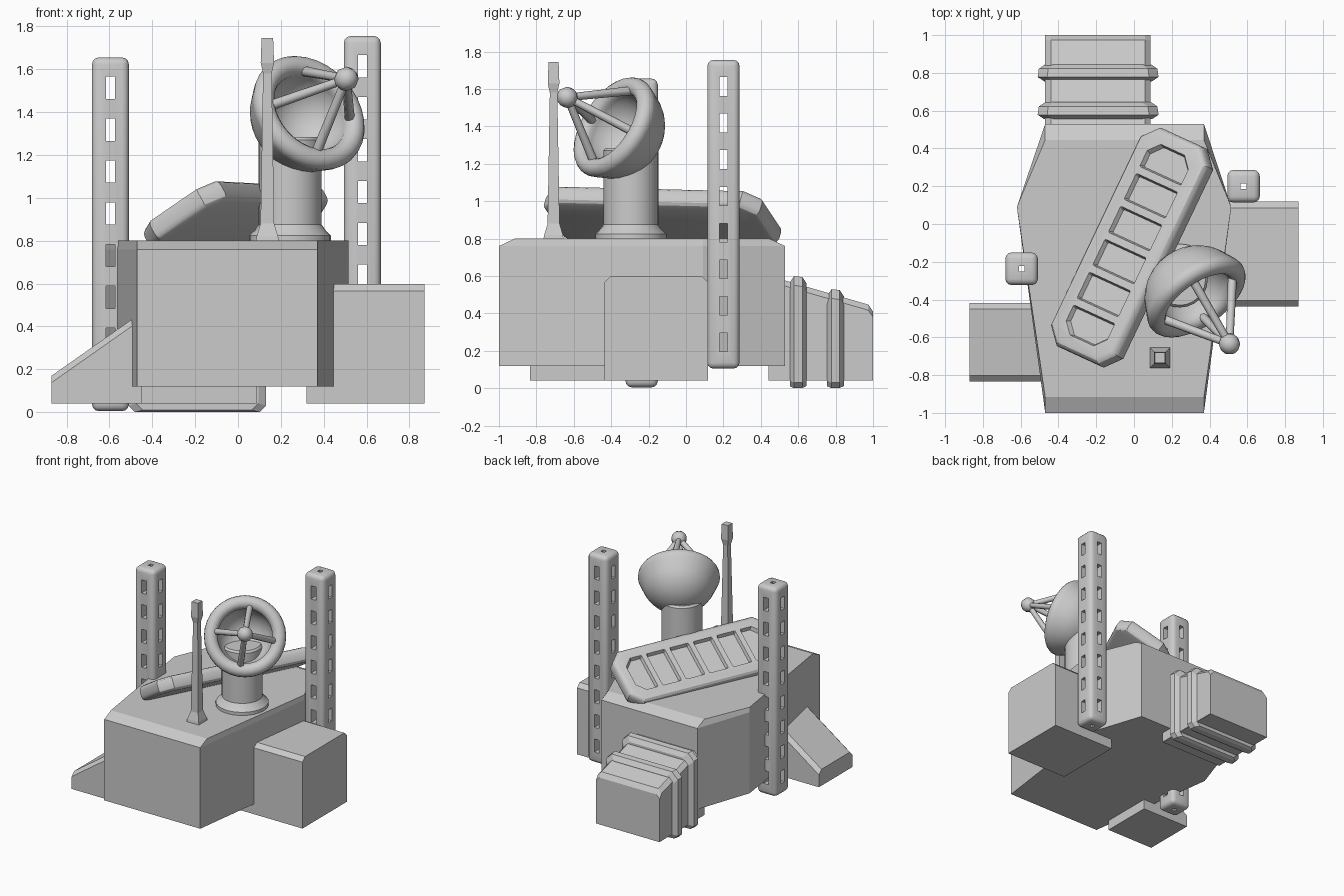
import bpy, bmesh
from math import sin, cos, pi, radians
from mathutils import Vector, Matrix

if "Cube" in bpy.data.objects:
    bpy.data.objects.remove(bpy.data.objects["Cube"])


def finish(name, bm, smooth=None):
    bmesh.ops.recalc_face_normals(bm, faces=bm.faces)
    me = bpy.data.meshes.new(name)
    bm.to_mesh(me)
    bm.free()
    ob = bpy.data.objects.new(name, me)
    bpy.context.collection.objects.link(ob)
    if smooth:
        shade(ob, smooth)
    return ob


def activate(ob):
    bpy.ops.object.select_all(action='DESELECT')
    ob.select_set(True)
    bpy.context.view_layer.objects.active = ob


def shade(ob, deg):
    activate(ob)
    bpy.ops.object.shade_smooth_by_angle(angle=radians(deg))


def add_loft(bm, rings):
    """Skin equal-length point loops and cap both ends."""
    vs = [[bm.verts.new(p) for p in r] for r in rings]
    n = len(rings[0])
    for a, b in zip(vs, vs[1:]):
        for i in range(n):
            j = (i + 1) % n
            bm.faces.new((a[i], a[j], b[j], b[i]))
    bm.faces.new(vs[0][::-1])
    bm.faces.new(vs[-1])


def loft(name, rings):
    bm = bmesh.new()
    add_loft(bm, rings)
    return finish(name, bm)


def lathe(name, profile, segs, mat, smooth=35):
    bm = bmesh.new()
    vs = [bm.verts.new((r, 0, z)) for r, z in profile]
    es = [bm.edges.new(p) for p in zip(vs, vs[1:])]
    bmesh.ops.spin(bm, geom=vs + es, cent=(0, 0, 0), axis=(0, 0, 1), angle=2 * pi, steps=segs)
    bmesh.ops.remove_doubles(bm, verts=bm.verts, dist=1e-4)
    bm.transform(mat)
    return finish(name, bm, smooth)


def cut(ob, cutter):
    m = ob.modifiers.new("cut", 'BOOLEAN')
    m.operation, m.solver, m.object = 'DIFFERENCE', 'EXACT', cutter
    activate(ob)
    bpy.ops.object.modifier_apply(modifier=m.name)
    bpy.data.objects.remove(cutter)


def add_box(bm, c, s):
    bmesh.ops.create_cube(bm, size=1, matrix=Matrix.Translation(c) @ Matrix.Diagonal((*s, 1)))


# Main hull: six-sided plan with sloped front and back top edges
def hull(z, d):
    return [(-.47, -1 + d, z), (.37, -1 + d, z), (.515, .09, z),
            (.37, .53 - d, z), (-.47, .53 - d, z), (-.62, .09, z)]


loft("hull", [hull(.12, 0), hull(.76, 0), hull(.80, .085)])


# Side boxes: section across y with clipped top corners
def side_section(x, y0, y1, top, c=.032):
    return [(x, y0, .04), (x, y0, top - c), (x, y0 + c, top),
            (x, y1 - c, top), (x, y1, top - c), (x, y1, .04)]


loft("right_box", [side_section(x, -.437, .118, .597) for x in (.32, .87)])
loft("left_ramp", [side_section(-.87, -.835, -.418, .17), side_section(-.45, -.835, -.418, .465)])


# Rear duct and its two collars
def duct_section(y, x0, x1, z0, z1, ct, cb):
    return [(x0 + cb, y, z0), (x1 - cb, y, z0), (x1, y, z0 + cb), (x1, y, z1 - ct),
            (x1 - ct, y, z1), (x0 + ct, y, z1), (x0, y, z1 - ct), (x0, y, z0 + cb)]


loft("rear_duct", [duct_section(y, -.47, .088, .04, z, .03, .002)
                   for y, z in ((.44, .602), (.975, .447), (1.0, .41))])
for i, (y, top) in enumerate(((.60, .60), (.80, .53))):
    rings = []
    for dy, d in ((-.045, .035), (-.022, 0), (.022, .006), (.045, .04)):
        rings.append(duct_section(y + dy, -.51 + d, .13 - d, d * .3, top - d, .05, .03))
    loft(f"duct_collar_{i + 1}", rings)

# Perforated square towers
for name, x, y, z0 in (("right_tower", .58, .20, .105), ("left_tower", -.595, -.237, .005)):
    h = 1.65
    bm = bmesh.new()
    add_box(bm, (x, y, z0 + h / 2), (.172, .172, h))
    bmesh.ops.bevel(bm, geom=bm.edges[:], offset=.032, segments=3, profile=.5, affect='EDGES')
    tower = finish(name, bm)
    for size in ((.4, .042, .100), (.042, .4, .104)):
        bm = bmesh.new()
        for i in range(8):
            add_box(bm, (x, y, z0 + .14 + .1955 * i), size)
        cut(tower, finish("window_cutter", bm))
    bm = bmesh.new()
    add_box(bm, (x, y, z0 + h / 2), (.03, .03, h + .2))
    cut(tower, finish("shaft_cutter", bm))
    shade(tower, 35)


# Whip mast
def square(z, h):
    return [(.137 + a * h, -.708 + b * h, z) for a, b in ((-1, -1), (1, -1), (1, 1), (-1, 1))]


loft("mast", [square(z, h) for z, h in ((.79, .055), (.82, .05), (.88, .032), (1.58, .02),
                                        (1.63, .031), (1.745, .027))])

# Dish pedestal
lathe("dish_pedestal", [(0, .79), (.19, .79), (.19, .825), (.165, .85), (.147, .875),
                        (.147, 1.27), (.135, 1.285), (0, 1.285)], 24,
      Matrix.Translation((.243, -.295, 0)))

# Dish: deep bowl with a rounded rim, aimed along n
C = Vector((.33, -.383, 1.395))
n = Vector((.507, -.728, .462)).normalized()
u = Vector((0, 0, 1)).cross(n).normalized()
v = n.cross(u)
frame = Matrix.Translation(C) @ Matrix((u, v, n)).transposed().to_4x4()
prof = [(.278 * sin(radians(a)), -.265 * cos(radians(a))) for a in range(0, 73, 9)]
prof += [(.245 + .05 * cos(radians(a)), .05 * sin(radians(a))) for a in range(-30, 196, 25)]
prof += [(.197 * sin(radians(a)), -.2 * cos(radians(a))) for a in range(80, -1, -10)]
lathe("dish_bowl", prof, 32, frame, 50)

# Feed struts and receiver
feed = C + n * .346
bm = bmesh.new()
for k in range(4):
    a = radians(-9 + 90 * k)
    p = C + (u * cos(a) + v * sin(a)) * .225
    d = feed - p
    m = Matrix.Translation((p + feed) / 2) @ d.to_track_quat('Z', 'Y').to_matrix().to_4x4()
    bmesh.ops.create_cone(bm, cap_ends=True, segments=8, radius1=.024, radius2=.02,
                          depth=d.length, matrix=m)
finish("feed_struts", bm, 50)
bm = bmesh.new()
bmesh.ops.create_uvsphere(bm, u_segments=10, v_segments=6, radius=.057,
                          matrix=frame @ Matrix.Translation((0, 0, .346)))
finish("feed_receiver", bm, 50)

# Leaning panel with six recessed cells
L = Vector((.43, .903, -.022)).normalized()
t = radians(32)
W = Vector((.903 * cos(t), -.43 * cos(t), sin(t)))
W = (W - L * W.dot(L)).normalized()
place = Matrix.Translation((-.01, -.125, .91)) @ Matrix((W, L, W.cross(L))).transposed().to_4x4()


def cell(w, l, c0, c1, z, y=0):
    """Rectangle with corners clipped by c0 at the low end and c1 at the high end."""
    return [(-w + c0, y - l, z), (w - c0, y - l, z), (w, y - l + c0, z), (w, y + l - c1, z),
            (w - c1, y + l, z), (-w + c1, y + l, z), (-w, y + l - c1, z), (-w, y - l + c0, z)]


bm = bmesh.new()
add_loft(bm, [cell(.23, .64, .085, .085, z) for z in (-.055, .055)])
rim = [e for e in bm.edges if abs(e.verts[0].co.z - e.verts[1].co.z) < 1e-5]
bmesh.ops.bevel(bm, geom=rim, offset=.035, segments=3, profile=.5, affect='EDGES')
panel = finish("panel", bm)
bm = bmesh.new()
for i in range(6):
    c0, c1 = (.06 if i == 0 else .006), (.06 if i == 5 else .006)
    y = (i - 2.5) * .193
    add_loft(bm, [cell(.13, .068, c0, c1, .03, y), cell(.148, .082, c0, c1, .07, y)])
cut(panel, finish("cell_cutter", bm))
panel.data.transform(place)
shade(panel, 30)
